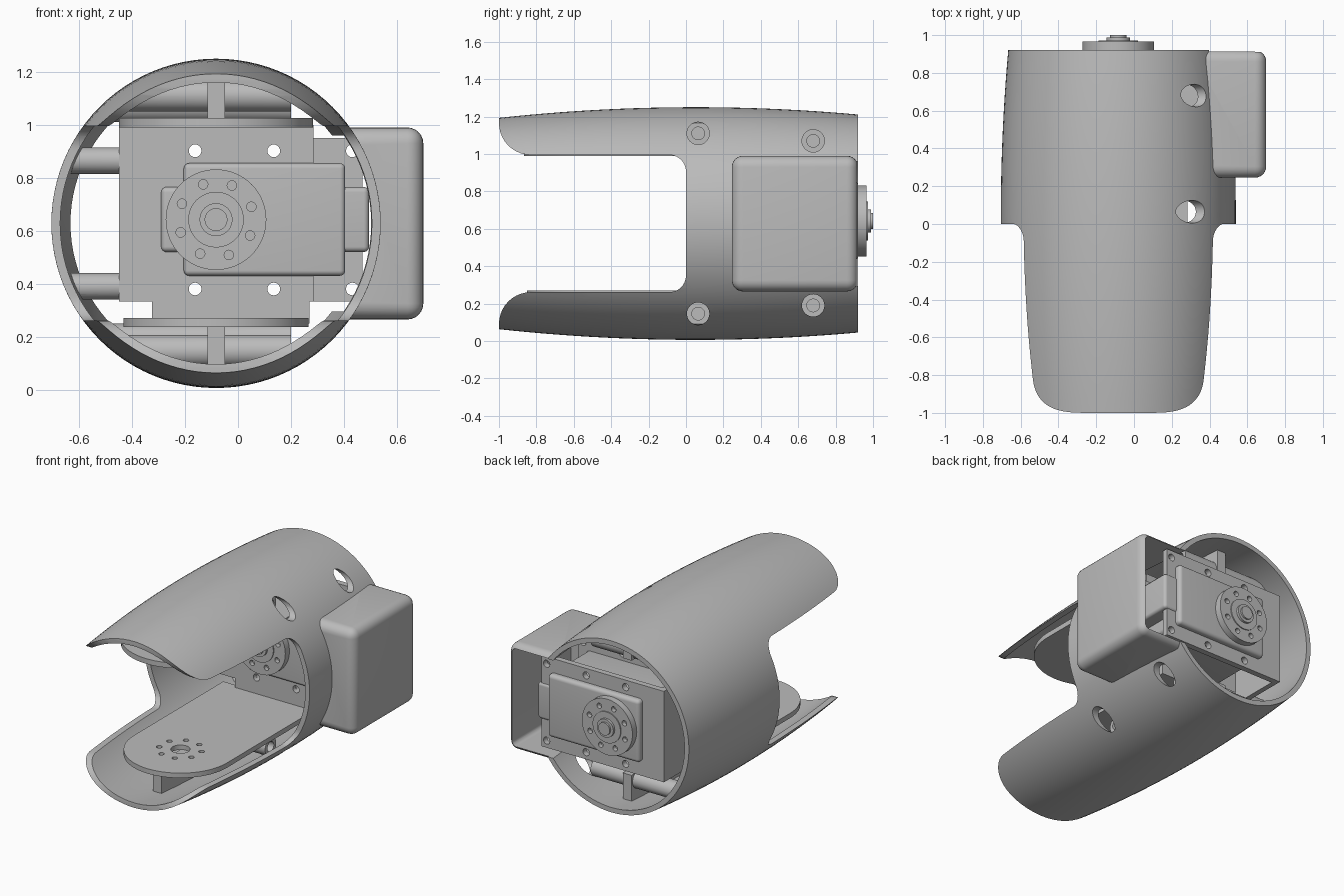
import bpy, bmesh, math
from mathutils import Matrix, Vector

cube = bpy.data.objects.get("Cube")
if cube:
    bpy.data.objects.remove(cube, do_unlink=True)

grey = bpy.data.materials.new("plain_grey")
grey.use_nodes = True
grey.diffuse_color = (0.5, 0.5, 0.5, 1)
grey.node_tree.nodes["Principled BSDF"].inputs["Base Color"].default_value = (0.5, 0.5, 0.5, 1)

CX, CZ = -0.083, 0.628      # barrel axis
BACK = 0.92                 # rear rim
HALF = 0.367                # half height of the side opening


def finish(name, bm):
    bmesh.ops.recalc_face_normals(bm, faces=bm.faces)
    mesh = bpy.data.meshes.new(name)
    bm.to_mesh(mesh)
    bm.free()
    mesh.materials.append(grey)
    obj = bpy.data.objects.new(name, mesh)
    bpy.context.collection.objects.link(obj)
    return obj


def box(name, x, y, z, bevel=0.0, edges="all"):
    bm = bmesh.new()
    bmesh.ops.create_cube(bm, size=1)
    for v in bm.verts:
        for i, (lo, hi) in enumerate((x, y, z)):
            v.co[i] = lo if v.co[i] < 0 else hi
    if bevel:
        chosen = [e for e in bm.edges if edges == "all"
                  or abs(e.verts[0].co.y - e.verts[1].co.y) > 1e-4]
        bmesh.ops.bevel(bm, geom=chosen, offset=bevel, segments=6,
                        profile=0.5, affect='EDGES')
    return finish(name, bm)


def cylinder(name, start, end, r, n=32):
    a, b = Vector(start), Vector(end)
    bm = bmesh.new()
    turn = (b - a).to_track_quat('Z', 'Y').to_matrix().to_4x4()
    bmesh.ops.create_cone(bm, cap_ends=True, segments=n, radius1=r, radius2=r,
                          depth=(b - a).length, matrix=Matrix.Translation((a + b) / 2) @ turn)
    return finish(name, bm)


def prism(name, points, direction):
    bm = bmesh.new()
    face = bm.faces.new([bm.verts.new(p) for p in points])
    new = bmesh.ops.extrude_face_region(bm, geom=[face])["geom"]
    bmesh.ops.translate(bm, vec=direction, verts=[g for g in new if isinstance(g, bmesh.types.BMVert)])
    return finish(name, bm)


def barrel(name, offset, y0, y1, n=96, steps=24):
    """Solid bulging barrel along y."""
    bm = bmesh.new()
    rings = []
    for i in range(steps + 1):
        y = y0 + (y1 - y0) * i / steps
        r = 0.622 - 0.0517 * (y - 0.05) ** 2 + offset
        rings.append([bm.verts.new((CX + r * math.cos(t * math.tau / n), y,
                                    CZ + r * math.sin(t * math.tau / n))) for t in range(n)])
    for a, b in zip(rings, rings[1:]):
        for k in range(n):
            bm.faces.new((a[k], a[(k + 1) % n], b[(k + 1) % n], b[k]))
    bm.faces.new(rings[0])
    bm.faces.new(rings[-1])
    return finish(name, bm)


def combine(obj, cutters, operation='DIFFERENCE', keep=False):
    for c in cutters:
        m = obj.modifiers.new("cut", 'BOOLEAN')
        m.operation, m.solver, m.object = operation, 'EXACT', c
    graph = bpy.context.evaluated_depsgraph_get()
    mesh = bpy.data.meshes.new_from_object(obj.evaluated_get(graph))
    obj.modifiers.clear()
    obj.data = mesh
    if not keep:
        for c in cutters:
            bpy.data.objects.remove(c, do_unlink=True)
    return obj


def arc(cy, cz, r, a0, a1, n=10):
    return [(cy + r * math.cos(math.radians(a0 + (a1 - a0) * i / n)),
             cz + r * math.sin(math.radians(a0 + (a1 - a0) * i / n))) for i in range(n + 1)]


# Side opening between the two fingers, with rounded finger tips
f, tip = 0.09, 0.17
upper = arc(-f, HALF - f, f, 0, 90) + arc(-1 + tip, HALF + tip, tip, 270, 180) + [(-1.1, HALF + tip)]
outline = upper + [(y, -z) for y, z in reversed(upper)]
opening = prism("opening", [(-1, y, CZ + z) for y, z in outline], (2, 0, 0))

# Outer shell with screw access holes on one side
screws = [(0.065, 1.11), (0.68, 1.07), (0.065, 0.146), (0.68, 0.19)]
shell = barrel("barrel_shell", 0, -1, BACK)
core = barrel("core", -0.033, -1.1, BACK + 0.1)
combine(shell, [core], keep=True)
cavity = box("cavity", (0.2, 0.67), (0.28, 1.1), (0.295, 0.96), 0.03, "y")
combine(shell, [opening] + [cylinder("access", (0.1, y, z), (0.8, y, z), 0.06) for y, z in screws])
combine(shell, [cavity], keep=True)

# Side housing around the actuator end, open towards the back
housing = box("side_housing", (0.25, 0.7), (0.245, BACK), (0.265, 0.99), 0.06)
combine(housing, [core, cavity], keep=True)
bpy.data.objects.remove(cavity, do_unlink=True)

# Cross tubes, side posts and centre ribs, trimmed to the shell wall
limit = barrel("limit", -0.015, -0.99, BACK - 0.005)
trimmed = []
for y, z in screws:
    tube = cylinder("cross_tube", (-0.7, y, z), (0.2, y, z), 0.06)
    combine(tube, [cylinder("bore", (0.12, y, z), (0.4, y, z), 0.034)])
    trimmed.append(tube)
for z in (0.865, 0.39):
    trimmed.append(cylinder("side_post", (-0.75, 0.48, z), (-0.44, 0.48, z), 0.05))
for z in ((1.02, 1.3), (-0.05, 0.24)):
    trimmed.append(box("centre_rib", (CX - 0.033, CX + 0.033), (-0.75, 0.75), z))
for part in trimmed:
    combine(part, [limit], 'INTERSECT', keep=True)
for helper in (core, limit):
    bpy.data.objects.remove(helper, do_unlink=True)


# Round-ended finger plates with a hub hole and a bolt circle
def finger_plate(name, r, z0, z1):
    end = [(CX + a, b, z0) for a, b in arc(0, -0.5, r, 180, 360, 32)]
    plate = prism(name, end + [(CX + r, 0.46, z0), (CX - r, 0.46, z0)], (0, 0, z1 - z0))
    holes = [cylinder("hub", (CX, -0.5, z0 - 0.05), (CX, -0.5, z1 + 0.05), 0.06)]
    for k in range(8):
        t = k * math.tau / 8 + 0.35
        x, y = CX + 0.135 * math.cos(t), -0.5 + 0.135 * math.sin(t)
        holes.append(cylinder("bolt", (x, y, z0 - 0.05), (x, y, z1 + 0.05), 0.018, 16))
    return combine(plate, holes)


finger_plate("upper_finger_plate", HALF, 0.99, 1.025)
finger_plate("lower_finger_plate", 0.35, 0.237, 0.27)


# Mounting walls pierced by two rows of screw holes
def wall(name, x, y, z):
    cutters = [cylinder("screw", (hx, y[0] - 0.1, hz), (hx, y[1] + 0.1, hz), 0.024, 20)
               for hx in (-0.162, 0.135, 0.432) for hz in (0.38, 0.902)]
    return combine(box(name, x, y, z), cutters)


wall("front_link_wall", (-0.45, 0.285), (0.43, 0.46), (0.332, 1.0))
wall("front_mount_wall", (-0.44, 0.47), (0.461, 0.49), (0.332, 0.95))
wall("rear_mount_wall", (-0.45, 0.47), (0.84, 0.88), (0.332, 0.95))
box("mount_end_wall", (-0.45, -0.415), (0.46, 0.86), (0.332, 0.95))
box("lower_link_block", (-0.325, 0.27), (0.43, 0.6), (0.25, 0.335))

# Actuator body
box("actuator_body", (-0.29, 0.4), (0.47, BACK), (0.43, 0.855), 0.025)
box("actuator_front_cover", (-0.205, 0.405), (0.4, 0.5), (0.43, 0.855), 0.02)
box("actuator_mid_block", (-0.29, 0.495), (0.41, 0.89), (0.52, 0.765), 0.02)


# Output discs on both actuator faces
def output_disc(name, y, way):
    hz = 0.642
    disc = cylinder(name + "_disc", (CX, y - way * 0.02, hz), (CX, y + way * 0.045, hz), 0.19, 64)
    holes = []
    for k in range(8):
        t = math.radians(20 + 45 * k)
        x, z = CX + 0.142 * math.cos(t), hz + 0.142 * math.sin(t)
        holes.append(cylinder("bolt", (x, y + way * 0.015, z), (x, y + way * 0.1, z), 0.018, 16))
    combine(disc, holes)
    for part, r, h in (("rim", 0.105, 0.052), ("hub", 0.062, 0.068), ("bolt", 0.043, 0.08)):
        cylinder(f"{name}_{part}", (CX, y, hz), (CX, y + way * h, hz), r, 48)


output_disc("rear_output", BACK, 1)
output_disc("front_output", 0.4, -1)

# Smooth curved faces, keep hard edges
bpy.ops.object.select_all(action='DESELECT')
for obj in bpy.context.scene.objects:
    if obj.type == 'MESH' and grey.name in obj.data.materials:
        obj.select_set(True)
        bpy.context.view_layer.objects.active = obj
bpy.ops.object.shade_smooth_by_angle(angle=math.radians(30))
